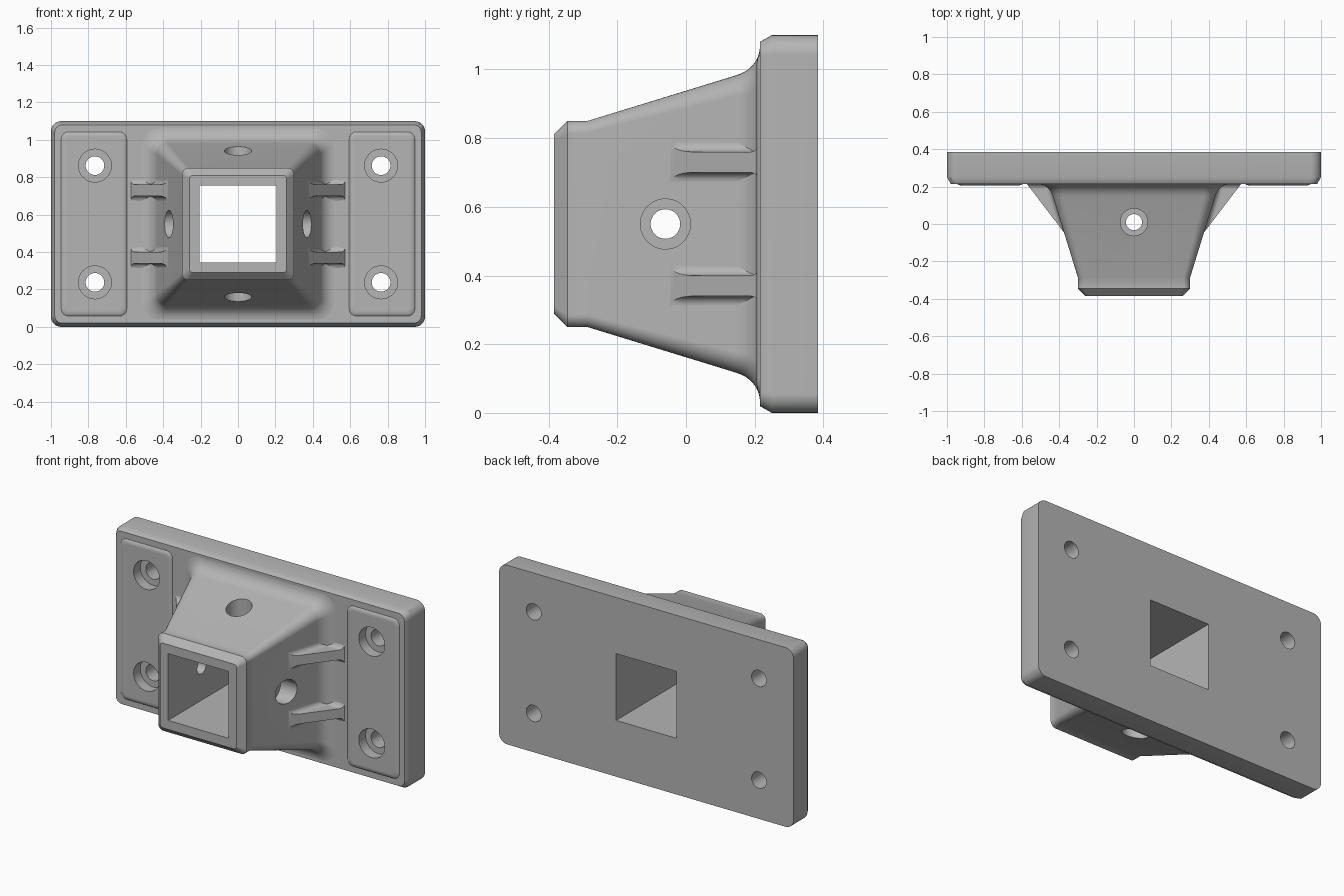
import bpy, bmesh, math
from mathutils import Matrix, Vector

if "Cube" in bpy.data.objects:
    bpy.data.objects.remove(bpy.data.objects["Cube"], do_unlink=True)

grey = bpy.data.materials.new("plain grey")
grey.use_nodes = True
grey.diffuse_color = (0.46, 0.46, 0.46, 1)
grey.node_tree.nodes["Principled BSDF"].inputs["Base Color"].default_value = grey.diffuse_color

MID = 0.55      # height of the centre line
FACE = 0.215    # front surface of the plate
SLOPE = 0.307   # flare of the socket walls
NECK = -0.287   # where the flare begins


def finish(name, bm):
    bmesh.ops.remove_doubles(bm, verts=bm.verts, dist=1e-5)
    bmesh.ops.recalc_face_normals(bm, faces=bm.faces)
    mesh = bpy.data.meshes.new(name)
    bm.to_mesh(mesh)
    bm.free()
    mesh.materials.append(grey)
    obj = bpy.data.objects.new(name, mesh)
    bpy.context.collection.objects.link(obj)
    return obj


def loft(name, stations, matrix, steps=8):
    """Join rounded rectangles (y, half width, half height, corner radius) along y."""
    bm = bmesh.new()
    rings = []
    for y, a, b, r in stations:
        ring = []
        for k, (sx, sz) in enumerate(((1, 1), (-1, 1), (-1, -1), (1, -1))):
            for i in range(steps + 1):
                ang = (k + i / steps) * math.pi / 2
                p = Vector((sx * (a - r) + r * math.cos(ang), y,
                            sz * (b - r) + r * math.sin(ang)))
                ring.append(bm.verts.new(matrix @ p))
        rings.append(ring)
    n = len(rings[0])
    for lo, hi in zip(rings, rings[1:]):
        for i in range(n):
            j = (i + 1) % n
            bm.faces.new((lo[i], lo[j], hi[j], hi[i]))
    bm.faces.new(rings[0])
    bm.faces.new(rings[-1])
    return finish(name, bm)


def drill(name, profile, matrix):
    """Stepped round cutter from (y, radius) pairs."""
    return loft(name, [(y, r, r, r) for y, r in profile], matrix, 12)


def activate(obj):
    bpy.ops.object.select_all(action='DESELECT')
    obj.select_set(True)
    bpy.context.view_layer.objects.active = obj


def cut(obj, cutters):
    activate(obj)
    for c in cutters:
        mod = obj.modifiers.new("cut", 'BOOLEAN')
        mod.operation = 'DIFFERENCE'
        mod.solver = 'EXACT'
        mod.object = c
        bpy.ops.object.modifier_apply(modifier=mod.name)


def smooth(obj):
    activate(obj)
    bpy.ops.object.shade_smooth_by_angle(angle=math.radians(32))
    mod = obj.modifiers.new("even shading", 'WEIGHTED_NORMAL')
    mod.keep_sharp = True


def rib(name, sx, z):
    """Triangular gusset that thickens where it meets the wall and plate."""
    rows, cols, radius, half = 10, 28, 0.028, 0.03
    wall_x = lambda y: 0.3 + SLOPE * (y - NECK)
    root = Vector((wall_x(0.22), 0.22))
    start, end = Vector((wall_x(-0.046), -0.046)), Vector((0.577, 0.22))

    def flare(d):
        gap = radius - min(max(d, 0), radius)
        return radius - math.sqrt(radius ** 2 - gap ** 2)

    bm = bmesh.new()
    sides = []
    for s in (1, -1):
        grid = []
        for i in range(cols + 1):
            t = (1 - math.cos(math.pi * i / cols)) / 2
            edge = start.lerp(end, t)
            line = []
            for j in range(1, rows + 1):
                p = root.lerp(edge, j / rows)
                d_wall = (p.x - wall_x(p.y)) / math.hypot(1, SLOPE)
                h = half + max(flare(d_wall), flare(FACE - p.y))
                line.append(bm.verts.new((sx * p.x, p.y, z + s * h)))
            grid.append(line)
        for g, k in zip(grid, grid[1:]):
            for j in range(rows - 1):
                bm.faces.new((g[j], g[j + 1], k[j + 1], k[j]))
        sides.append([line[-1] for line in grid])
    up, low = sides
    for i in range(cols):
        bm.faces.new((up[i], up[i + 1], low[i + 1], low[i]))
    return finish(name, bm)


centre = Matrix.Translation((0, 0, MID))

# Cutters: square channel, screw holes, cross-bolt holes
channel = loft("channel_cutter", [(-1, 0.205, 0.205, 0), (1, 0.205, 0.205, 0)], centre)
screws = [drill("screw_cutter", [(0.1, 0.088), (0.27, 0.088), (0.27, 0.05), (0.5, 0.05)],
                Matrix.Translation((x, 0, MID + z)))
          for x in (-0.765, 0.765) for z in (-0.312, 0.312)]
bolts = []
for axis, y in (('Z', -0.06), ('X', 0.01)):
    for turn in (-90, 90):
        place = Matrix.Translation((0, y, MID)) @ Matrix.Rotation(math.radians(turn), 4, axis)
        bolts.append(drill("bolt_cutter",
                           [(0.1, 0.043), (0.28, 0.043), (0.28, 0.073), (0.6, 0.073)], place))

# Mounting plate with chamfered front edge
plate = loft("mounting_plate", [(FACE, 0.98, 0.53, 0.04), (0.25, 1, MID, 0.055),
                                (0.385, 1, MID, 0.055)], centre)
cut(plate, [channel] + screws)
smooth(plate)

# Flared socket: chamfered collar, sloping walls, fillet onto the plate
profile = [(-0.385, 0.26, 0.02), (-0.345, 0.3, 0.035), (NECK, 0.3, 0.035)]
flare_end = 0.145
x0 = 0.3 + SLOPE * (flare_end - NECK)
first = math.atan(SLOPE)
for i in range(9):
    ang = first + (math.radians(86) - first) * i / 8
    span = math.sin(math.radians(86)) - math.sin(first)
    y = flare_end + (FACE - flare_end) * (math.sin(ang) - math.sin(first)) / span
    x = x0 + 0.088 * (math.cos(first) - math.cos(ang))
    profile.append((y, x, 0.06 + 0.03 * i / 8))
profile.append((0.222, profile[-1][1], 0.09))
socket = loft("socket", [(y, a, a, r) for y, a, r in profile], centre)
cut(socket, [channel] + bolts)
smooth(socket)

# Raised screw pads and pairs of ribs on both sides
for side, sx in (("left", 1), ("right", -1)):
    pad = loft(side + "_pad", [(0.22, 0.178, 0.495, 0.04), (0.214, 0.175, 0.492, 0.04),
                               (0.208, 0.165, 0.482, 0.035), (0.205, 0.15, 0.467, 0.03)],
               Matrix.Translation((sx * 0.77, 0, MID)))
    cut(pad, screws)
    smooth(pad)
    for level, dz in (("upper", 0.18), ("lower", -0.18)):
        smooth(rib(f"{side}_{level}_rib", sx, MID + dz))

for c in [channel] + screws + bolts:
    bpy.data.objects.remove(c, do_unlink=True)
